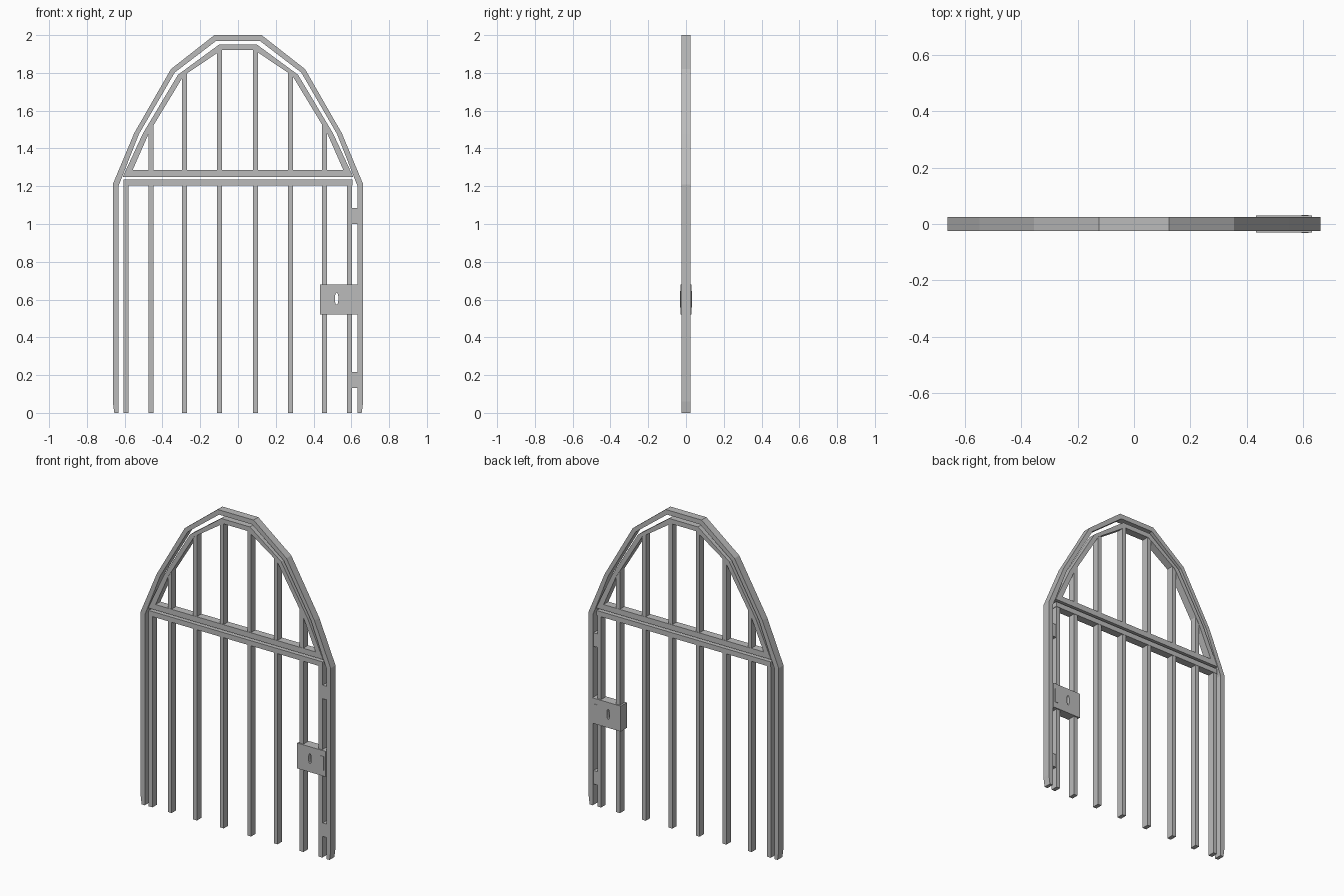
import bpy, bmesh

cube = bpy.data.objects.get("Cube")
if cube:
    bpy.data.objects.remove(cube, do_unlink=True)

iron = bpy.data.materials.new("grey_iron")
iron.use_nodes = True
GREY = (0.5, 0.5, 0.5, 1)
iron.diffuse_color = GREY
iron.node_tree.nodes["Principled BSDF"].inputs["Base Color"].default_value = GREY


def strip(name, outer, inner, half, closed=False):
    """Band between two front outlines, extruded from -half to +half."""
    bm = bmesh.new()
    rows = [[bm.verts.new((x, -half, z)) for x, z in line] for line in (outer, inner)]
    n = len(outer)
    for i in range(n if closed else n - 1):
        j = (i + 1) % n
        bm.faces.new((rows[0][i], rows[0][j], rows[1][j], rows[1][i]))
    ext = bmesh.ops.extrude_face_region(bm, geom=bm.faces[:])["geom"]
    moved = [v for v in ext if isinstance(v, bmesh.types.BMVert)]
    bmesh.ops.translate(bm, verts=moved, vec=(0, 2 * half, 0))
    bmesh.ops.recalc_face_normals(bm, faces=bm.faces[:])
    mesh = bpy.data.meshes.new(name)
    bm.to_mesh(mesh)
    bm.free()
    mesh.materials.append(iron)
    obj = bpy.data.objects.new(name, mesh)
    bpy.context.collection.objects.link(obj)
    return obj


def block(name, x0, x1, z0, z1, half):
    return strip(name, [(x0, z0), (x0, z1)], [(x1, z0), (x1, z1)], half)


def mirrored(left):
    return left + [(-x, z) for x, z in reversed(left)]


DEPTH, BAR_DEPTH, BAR = 0.024, 0.022, 0.013

# Outer frame with feet that narrow slightly
strip("outer_frame",
      mirrored([(-.655, 0), (-.663, .06), (-.663, 1.21), (-.55, 1.48), (-.355, 1.82), (-.125, 2)]),
      mirrored([(-.633, 0), (-.633, .06), (-.633, 1.2), (-.525, 1.475), (-.335, 1.802), (-.115, 1.97)]),
      DEPTH)

# Fixed arched panel above the door
arch_in = [(-.558, 1.285), (-.47, 1.485), (-.288, 1.785), (-.088, 1.92)]
strip("arch_panel",
      mirrored([(-.61, 1.25), (-.503, 1.48), (-.318, 1.79), (-.1, 1.95)]),
      mirrored(arch_in), DEPTH, closed=True)


def arch_height(x):
    pts = mirrored(arch_in)
    for (xa, za), (xb, zb) in zip(pts, pts[1:]):
        if xa <= x <= xb:
            return za + (zb - za) * (x - xa) / (xb - xa) + .005


# Door rail and bars
block("door_top_rail", -.607, .607, 1.203, 1.235, DEPTH)
bars = [-.46, -.284, -.097, .093, .278, .458]
for x in [-.594] + bars + [.59]:
    block("door_bar", x - BAR, x + BAR, 0, 1.21, BAR_DEPTH)
for x in bars:
    a, b = x - BAR, x + BAR
    strip("arch_bar", [(a, 1.28), (a, arch_height(a))],
          [(b, 1.28), (b, arch_height(b))], BAR_DEPTH)

# Hinges between door and frame
for z in (.132, 1.0):
    block("hinge", .598, .64, z, z + .085, .018)

# Lock case with a keyhole cut through it
lock = block("lock_case", .434, .632, .52, .68, .03)
bpy.ops.mesh.primitive_cylinder_add(vertices=10, radius=.01, depth=.2,
                                    location=(.522, 0, .605), rotation=(1.5708, 0, 0))
cutter = bpy.context.object
cutter.name = "keyhole_cutter"
cutter.scale = (1, 3.2, 1)
cutter.hide_render = True
cut = lock.modifiers.new("keyhole", "BOOLEAN")
cut.operation = "DIFFERENCE"
cut.solver = "EXACT"
cut.object = cutter
bpy.context.view_layer.objects.active = lock
bpy.ops.object.modifier_apply(modifier=cut.name)
bpy.data.objects.remove(cutter, do_unlink=True)

# Bolt cover plate showing on both sides of the lock
block("bolt_cover", .595, .62, .557, .645, .0325)
